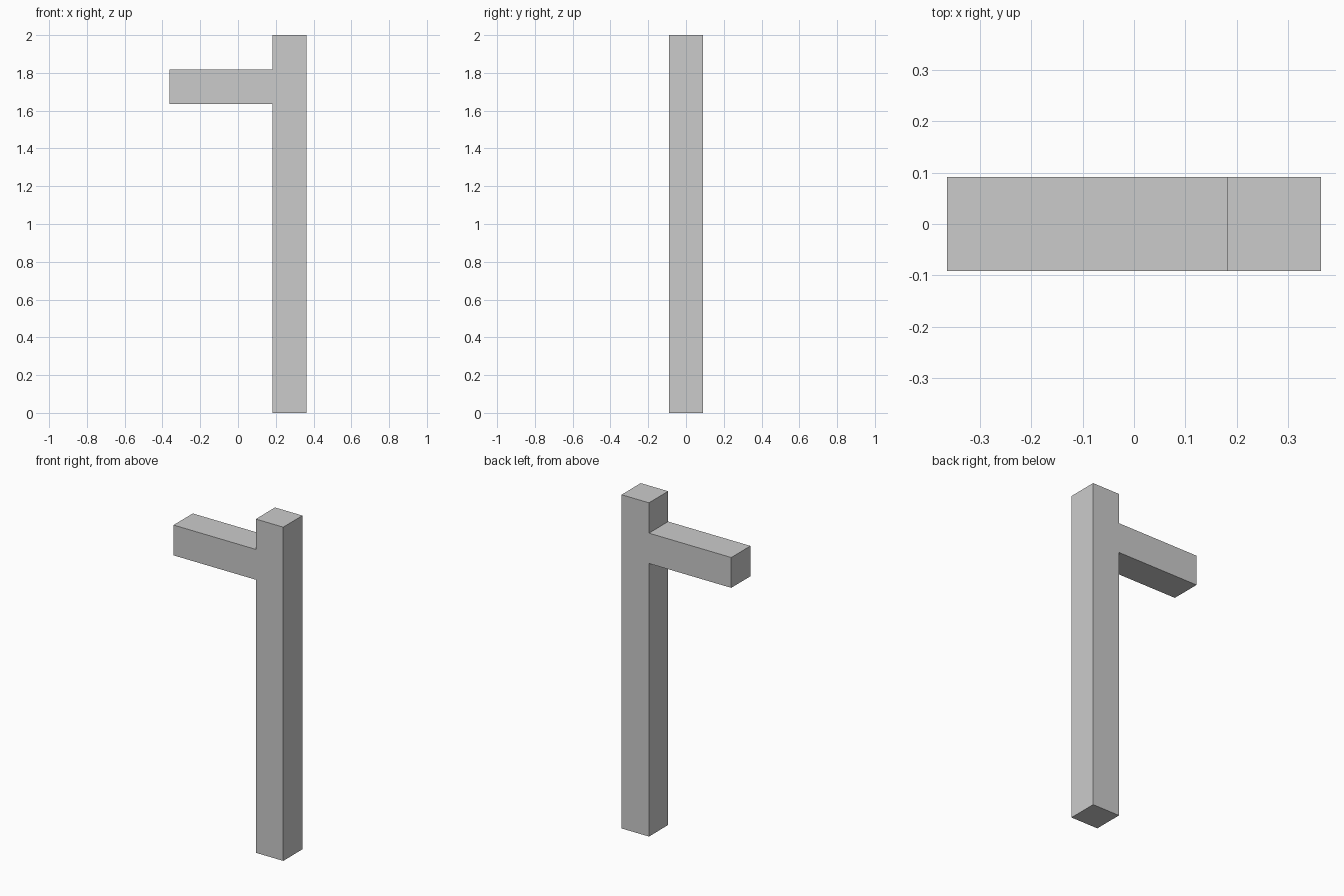
import bpy
import bmesh

if "Cube" in bpy.data.objects:
    bpy.data.objects.remove(bpy.data.objects["Cube"])

# The model sits on a grid of cubes, 11 cubes tall
U = 2 / 11

# Front outline in grid units: upright post with an arm to the left
outline = [(1, 0), (2, 0), (2, 11), (1, 11), (1, 10), (-2, 10), (-2, 9), (1, 9)]

bm = bmesh.new()
face = bm.faces.new([bm.verts.new((x * U, -U / 2, z * U)) for x, z in outline])

# Extrude the outline one cube deep
extruded = bmesh.ops.extrude_face_region(bm, geom=[face], use_keep_orig=True)
back = [g for g in extruded["geom"] if isinstance(g, bmesh.types.BMVert)]
bmesh.ops.translate(bm, verts=back, vec=(0, U, 0))
bmesh.ops.recalc_face_normals(bm, faces=bm.faces)

mesh = bpy.data.meshes.new("post_with_arm")
bm.to_mesh(mesh)
bm.free()
bpy.context.collection.objects.link(bpy.data.objects.new("post_with_arm", mesh))
